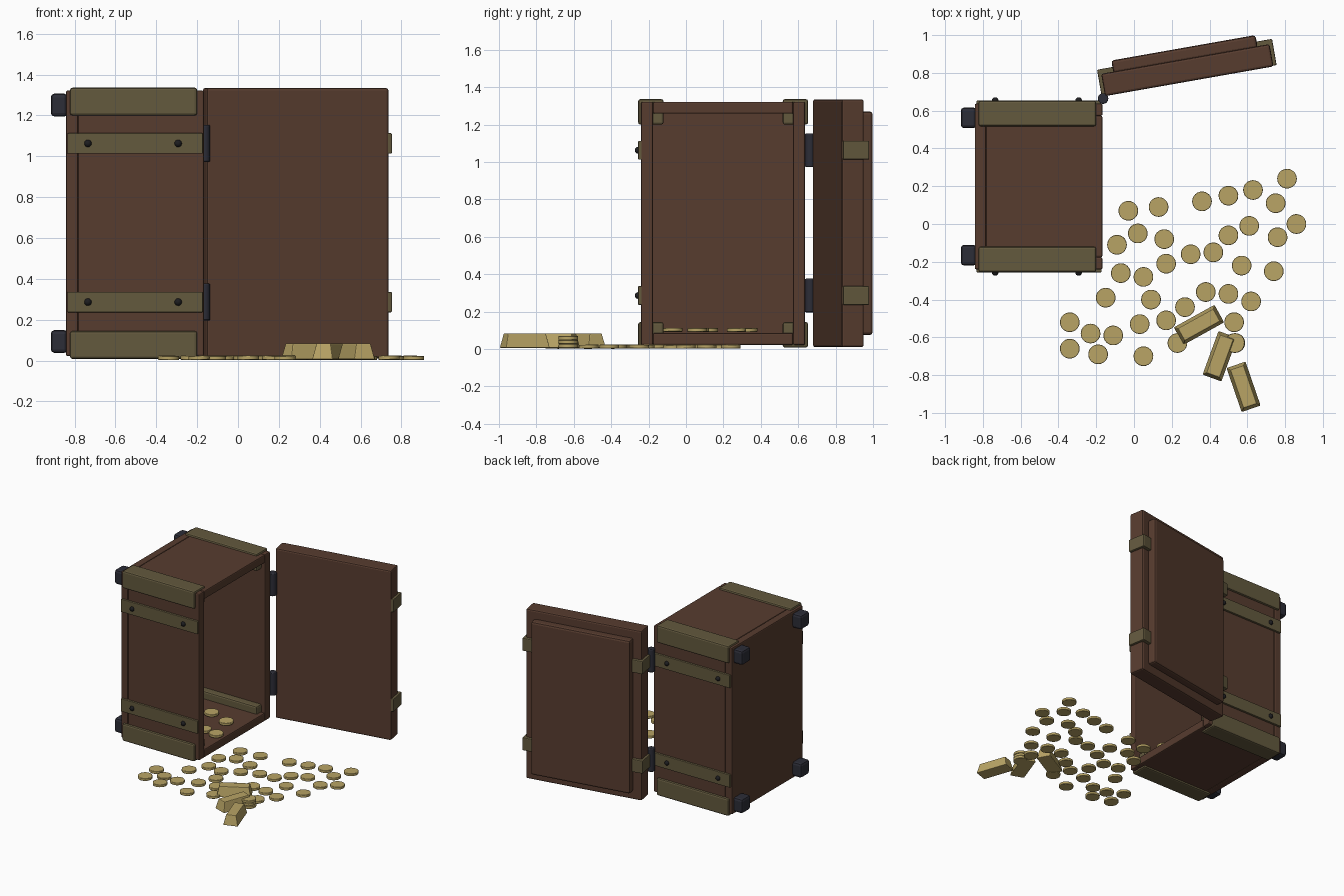
import bpy
import bmesh
import math
import random
from mathutils import Matrix, Vector

random.seed(4)
default_cube = bpy.data.objects.get("Cube")
if default_cube:
    bpy.data.objects.remove(default_cube, do_unlink=True)


def make_material(name, color):
    material = bpy.data.materials.new(name)
    material.use_nodes = True
    material.diffuse_color = (*color, 1)
    material.node_tree.nodes["Principled BSDF"].inputs["Base Color"].default_value = (*color, 1)
    return material


brown = make_material("rust brown", (0.095, 0.045, 0.028))
olive = make_material("dull brass", (0.125, 0.100, 0.048))
gold = make_material("pale gold", (0.48, 0.37, 0.13))
navy = make_material("dark navy", (0.025, 0.026, 0.038))
black = make_material("rivet black", (0.012, 0.012, 0.014))


def finish(name, bm, material, bevel=0.0, matrix=None, smooth=False):
    """Turn a bmesh into a named object, with an optional rounded edge."""
    mesh = bpy.data.meshes.new(name)
    bmesh.ops.recalc_face_normals(bm, faces=bm.faces)
    bm.to_mesh(mesh)
    bm.free()
    mesh.materials.append(material)
    obj = bpy.data.objects.new(name, mesh)
    bpy.context.collection.objects.link(obj)
    if matrix:
        obj.matrix_world = matrix
    if bevel:
        modifier = obj.modifiers.new("edge", "BEVEL")
        modifier.width = bevel
        modifier.segments = 2
        modifier.limit_method = "ANGLE"
    if smooth:
        bpy.ops.object.select_all(action="DESELECT")
        obj.select_set(True)
        bpy.context.view_layer.objects.active = obj
        bpy.ops.object.shade_smooth_by_angle(angle=math.radians(35))
    return obj


def box(name, x, y, z, material, bevel=0.008, matrix=None):
    """Box given by its (low, high) range on each axis."""
    bm = bmesh.new()
    bmesh.ops.create_cube(bm, size=1)
    ranges = (x, y, z)
    for vert in bm.verts:
        vert.co = Vector([r[0] if c < 0 else r[1] for r, c in zip(ranges, vert.co)])
    return finish(name, bm, material, bevel, matrix)


def cylinder(name, radius, depth, matrix, material, bevel=0.0, sides=28):
    bm = bmesh.new()
    bmesh.ops.create_cone(bm, cap_ends=True, segments=sides,
                          radius1=radius, radius2=radius, depth=depth)
    return finish(name, bm, material, bevel, matrix, smooth=True)


# Cabinet shell, open toward +x
back, inner_back, mouth = -0.843, -0.784, -0.167
right, left = -0.24, 0.637
floor, roof = 0.022, 1.322
wall = 0.064
middle_y = (right + left) / 2
middle_z = (floor + roof) / 2

box("cabinet_back", (back, inner_back), (right, left), (floor, roof), brown)
box("cabinet_top", (inner_back, mouth), (right + wall, left - wall), (roof - wall, roof), brown)
box("cabinet_bottom", (inner_back, mouth), (right + wall, left - wall), (floor, floor + wall), brown)
box("cabinet_front_wall", (inner_back, mouth), (right, right + wall), (floor, roof), brown)
box("cabinet_rear_wall", (inner_back, mouth), (left - wall, left), (floor, roof), brown)


def both(low, high, middle):
    """A range and its mirror image about a middle plane."""
    return ((low, high), (2 * middle - high, 2 * middle - low))


# Brass bars along the four long edges, and dark feet behind
for y_range in both(right - 0.016, right + 0.12, middle_y):
    for z_range in both(floor - 0.014, floor + 0.122, middle_z):
        box("edge_bar", (-0.823, -0.2), y_range, z_range, olive, 0.012)
for y_range in both(right + 0.02, right + 0.13, middle_y):
    for z_range in both(floor + 0.015, floor + 0.127, middle_z):
        box("rubber_foot", (-0.917, back + 0.01), y_range, z_range, navy, 0.018)

# Straps with rivets on the front and rear walls, hinges at the rear corner
strap_heights = (0.286, 1.063)
for z in strap_heights:
    for y_range in both(right - 0.016, right + 0.01, middle_y):
        box("wall_strap", (-0.835, -0.172), y_range, (z - 0.05, z + 0.05), olive, 0.004)
    for y in (right - 0.016, left + 0.016):
        for x in (-0.735, -0.293):
            bm = bmesh.new()
            bmesh.ops.create_uvsphere(bm, u_segments=16, v_segments=8, radius=0.018)
            finish("strap_rivet", bm, black, 0, Matrix.Translation((x, y, z)), smooth=True)
    cylinder("hinge_barrel", 0.028, 0.18, Matrix.Translation((-0.164, 0.664, z)),
             navy, 0.006)

# Door swung open, built along its own length and turned about the hinge
swing = Matrix.Translation((-0.153, 0.677, 0)) @ Matrix.Rotation(math.radians(10), 4, "Z")
box("door_slab", (0, 0.905), (0, 0.12), (0.01, 1.335), brown, 0.012, swing)
box("door_panel", (0.065, 0.84), (0.11, 0.18), (0.075, 1.27), brown, 0.015, swing)
for z in strap_heights:
    box("door_strap", (-0.018, 0.923), (0.004, 0.145), (z - 0.05, z + 0.05), olive, 0.006, swing)

# Gold coins scattered on the ground, in hundredths of a unit
coin_radius, coin_depth = 0.052, 0.02


def coin(x, y, z, tilt=2.0):
    lean = math.radians(random.uniform(-tilt, tilt))
    spin = Matrix.Rotation(random.uniform(0, math.tau), 4, "Z")
    matrix = Matrix.Translation((x, y, z)) @ spin @ Matrix.Rotation(lean, 4, "X")
    cylinder("gold_coin", coin_radius, coin_depth, matrix, gold, 0.003)


ground_coins = (
    (-3, 7), (13, 9), (36, 12), (50, 15), (63, 18), (81, 24), (75, 11), (61, -1),
    (50, -6), (76, -7), (86, 0), (-9, -11), (2, -5), (16, -8), (17, -21), (30, -16),
    (42, -15), (57, -22), (74, -25), (-7, -26), (5, -28), (-15, -39), (9, -40),
    (27, -44), (38, -36), (50, -37), (62, -41), (17, -51), (3, -53), (-34, -52),
    (-23, -58), (-11, -59), (-34, -66), (-19, -69), (5, -70), (23, -63), (53, -52),
)
cabinet_coins = ((-46, 33), (-29, 27), (-23, 6), (-34, 7), (-35, -7), (-55, 12))
for x, y in ground_coins:
    coin(x / 100, y / 100, 0.013)
for x, y in cabinet_coins:
    coin(x / 100, y / 100, floor + wall + 0.016)
for level in range(3):
    coin(0.535 + random.uniform(-0.005, 0.005), -0.63, 0.016 + level * 0.022, 0)


# Gold ingots with sloping sides
def ingot(x, y, angle):
    bm = bmesh.new()
    bmesh.ops.create_cube(bm, size=1)
    for vert in bm.verts:
        inset = 0.017 if vert.co.z > 0 else 0
        vert.co.x = math.copysign(0.124 - inset, vert.co.x)
        vert.co.y = math.copysign(0.054 - inset, vert.co.y)
        vert.co.z = 0.084 if vert.co.z > 0 else 0.006
    matrix = Matrix.Translation((x, y, 0)) @ Matrix.Rotation(math.radians(angle), 4, "Z")
    finish("gold_ingot", bm, gold, 0.005, matrix)


for x, y, angle in ((0.344, -0.534, 29), (0.455, -0.70, 70), (0.58, -0.862, -71)):
    ingot(x, y, angle)
